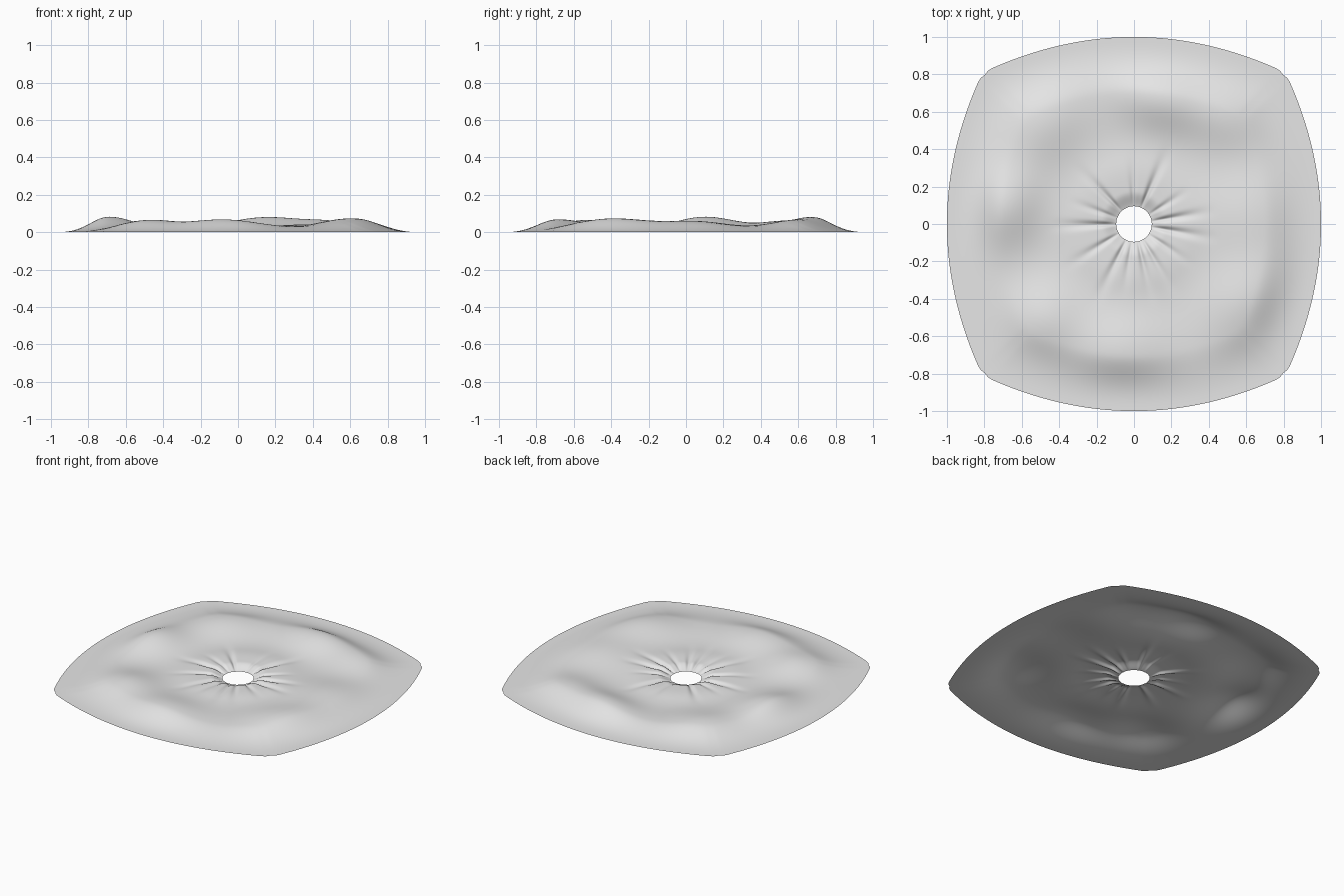
import bpy, bmesh, math
from math import sin, cos, pi, exp, tau

cube = bpy.data.objects.get("Cube")
if cube:
    bpy.data.objects.remove(cube)

SEGMENTS, RINGS = 288, 64
HOLE, CORNER, BOW = 0.095, 0.81, 0.19

# Soft folds: x, y, height, radial width, tangential width
FOLDS = [(-0.69, 0.10, 0.066, 0.13, 0.16), (0.15, 0.67, 0.064, 0.12, 0.20),
         (-0.08, -0.68, 0.052, 0.15, 0.20), (0.60, -0.40, 0.056, 0.15, 0.20),
         (-0.48, -0.50, 0.046, 0.14, 0.14), (0.60, 0.05, 0.042, 0.17, 0.18),
         (-0.48, 0.55, 0.046, 0.15, 0.18), (0.50, 0.56, 0.034, 0.13, 0.14)]

# Creases around the hole: angle in degrees, depth, length
CREASES = [(-10, 1.0, 0.44), (9, 1.0, 0.42), (32, 0.6, 0.32), (66, 1.0, 0.44),
           (92, 0.5, 0.36), (134, 0.9, 0.42), (160, 0.6, 0.34), (181, 1.0, 0.44),
           (212, 0.7, 0.42), (244, 0.8, 0.46), (262, 0.6, 0.36), (283, 0.8, 0.42),
           (300, 0.7, 0.42), (325, 0.6, 0.36)]


def smooth(a, b, v):
    t = max(0.0, min(1.0, (v - a) / (b - a)))
    return t * t * (3 - 2 * t)


def outline(angle):
    """Distance to the bowed square edge, with slightly rounded corners."""
    c, s = abs(cos(angle)), abs(sin(angle))
    major, minor = max(c, s), min(c, s)
    k = BOW * (minor / CORNER) ** 2
    r = 2 / (major + math.sqrt(major * major + 4 * k))
    gap = abs(math.atan2(s, c) - pi / 4)
    return r - 0.018 * max(0, 1 - gap / 0.045) ** 2


def height(x, y, r, angle, edge):
    z = 0.016
    for fx, fy, h, across, along in FOLDS:
        d = math.hypot(fx, fy)
        u = ((x - fx) * fx + (y - fy) * fy) / d / across
        v = ((y - fy) * fx - (x - fx) * fy) / d / along
        z += h * exp(-(u * u + v * v) / 2)
    z += 0.012 * exp(-((r - 0.30) / 0.12) ** 2)
    # Narrow radial creases fade outward
    for deg, depth, length in CREASES:
        a = (angle - math.radians(deg) + pi) % tau - pi
        fade = 1 - smooth(0.14, length + 0.06, r)
        z -= 0.016 * depth * fade * exp(-(a / 0.075) ** 2)
    z += 0.012 * (1 - smooth(0.12, 0.40, r))
    z *= 1 - smooth(0.70, 0.97, r / edge)
    return max(0.0, z * smooth(HOLE - 0.02, HOLE + 0.08, r))


# Cloth surface: rings running from the hole to the hem
bm = bmesh.new()
rings = []
for i in range(RINGS + 1):
    t = (i / RINGS) ** 1.25
    ring = []
    for j in range(SEGMENTS):
        angle = tau * j / SEGMENTS
        edge = outline(angle)
        r = HOLE + (edge - HOLE) * t
        x, y = r * cos(angle), r * sin(angle)
        z = 0.0 if i == RINGS else height(x, y, r, angle, edge)
        ring.append(bm.verts.new((x, y, z)))
    rings.append(ring)
for inner, outer in zip(rings, rings[1:]):
    for j in range(SEGMENTS):
        k = (j + 1) % SEGMENTS
        bm.faces.new((inner[j], outer[j], outer[k], inner[k]))

mesh = bpy.data.meshes.new("cloth_skirt")
bm.to_mesh(mesh)
bm.free()
cloth = bpy.data.objects.new("cloth_skirt", mesh)
bpy.context.collection.objects.link(cloth)
mesh.polygons.foreach_set("use_smooth", [True] * len(mesh.polygons))

# Plain light cloth
mat = bpy.data.materials.new("pale_grey_cloth")
mat.use_nodes = True
colour = (0.8, 0.8, 0.8, 1.0)
mat.diffuse_color = colour
mat.node_tree.nodes["Principled BSDF"].inputs["Base Color"].default_value = colour
mesh.materials.append(mat)
